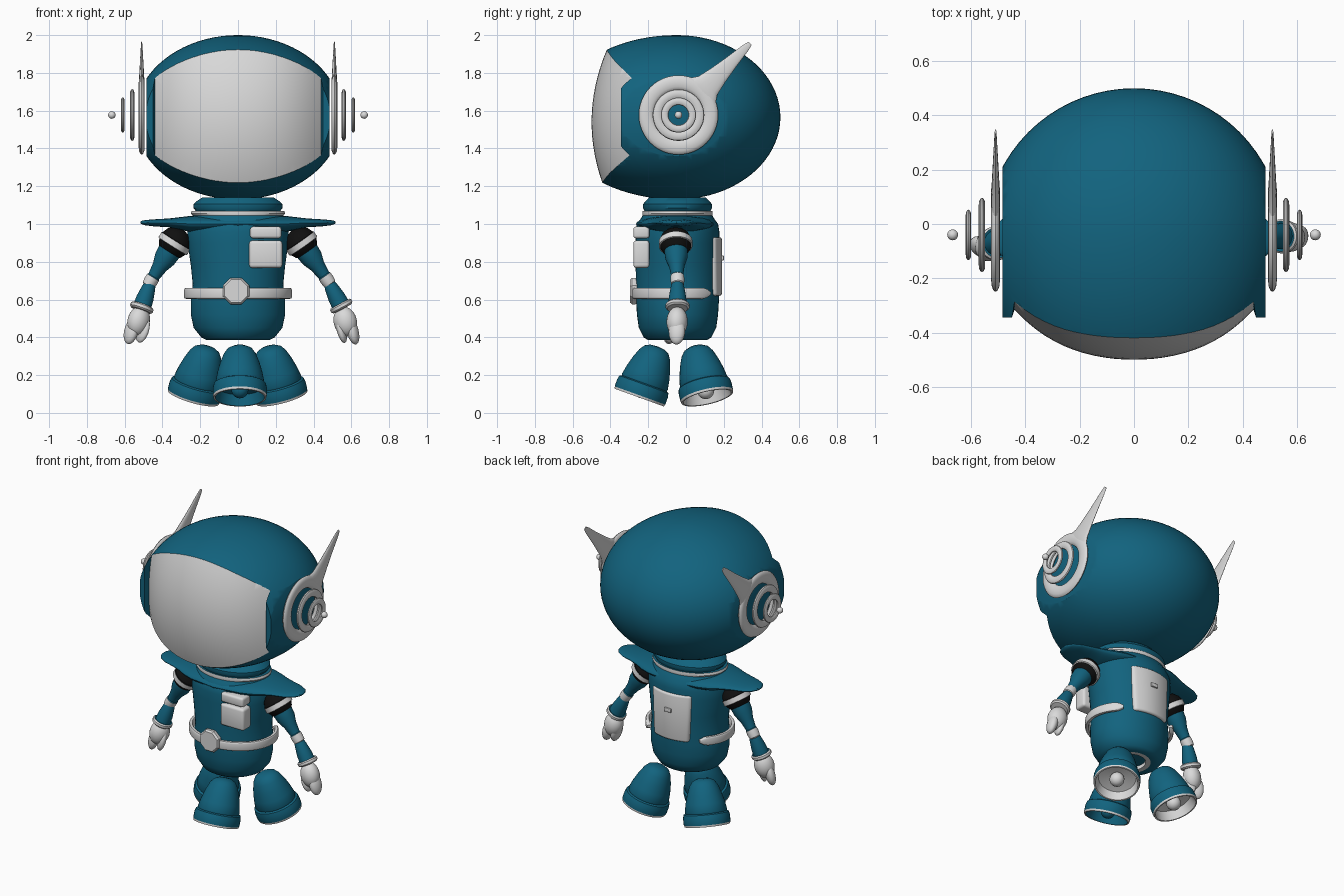
import bpy, bmesh
from math import sin, cos, pi, radians, copysign
from mathutils import Vector, Matrix

if "Cube" in bpy.data.objects:
    bpy.data.objects.remove(bpy.data.objects["Cube"])

BLUE, WHITE, BLACK = 0, 1, 2
MATS = []
for mat_name, rgb in (("suit blue", (0.006, 0.125, 0.21)), ("shell white", (0.7, 0.7, 0.7)),
                      ("joint black", (0.005, 0.005, 0.005))):
    m = bpy.data.materials.new(mat_name)
    m.use_nodes = True
    m.diffuse_color = (*rgb, 1)
    m.node_tree.nodes["Principled BSDF"].inputs["Base Color"].default_value = (*rgb, 1)
    MATS.append(m)


def finish(name, bm):
    """Turn a bmesh into a smooth-shaded object with the shared palette."""
    bmesh.ops.recalc_face_normals(bm, faces=bm.faces)
    me = bpy.data.meshes.new(name)
    bm.to_mesh(me)
    bm.free()
    for m in MATS:
        me.materials.append(m)
    ob = bpy.data.objects.new(name, me)
    bpy.context.collection.objects.link(ob)
    bpy.ops.object.select_all(action="DESELECT")
    ob.select_set(True)
    bpy.context.view_layer.objects.active = ob
    bpy.ops.object.shade_smooth_by_angle(angle=radians(35))
    return ob


def loft(name, rings, mats):
    """Skin a row of equal rings; mats is one index or one per ring."""
    if isinstance(mats, int):
        mats = [mats] * len(rings)
    bm = bmesh.new()
    vs = [[bm.verts.new(p) for p in ring] for ring in rings]
    n = len(vs[0])
    for a, b, mi in zip(vs, vs[1:], mats):
        for i in range(n):
            j = (i + 1) % n
            bm.faces.new((a[i], a[j], b[j], b[i])).material_index = mi
    bm.faces.new(vs[0]).material_index = mats[0]
    bm.faces.new(vs[-1]).material_index = mats[-2]
    return finish(name, bm)


def lathe(name, profile, base, axis=(0, 0, 1), sy=None, n=40):
    """Spin (radius, distance, colour[, y radius]) points about an axis."""
    q = Vector((0, 0, 1)).rotation_difference(Vector(axis).normalized())
    rings = []
    for p in profile:
        ry = p[3] if len(p) > 3 else p[0] * (sy or 1)
        rings.append([Vector(base) + q @ Vector((p[0] * cos(t), ry * sin(t), p[1]))
                      for t in (2 * pi * (i + 0.5) / n for i in range(n))])
    return loft(name, rings, [p[2] for p in profile])


def ellipsoid(name, center, radii, mat, axis=(0, 0, 1)):
    bm = bmesh.new()
    q = Vector((0, 0, 1)).rotation_difference(Vector(axis).normalized())
    bmesh.ops.create_uvsphere(bm, u_segments=24, v_segments=14, radius=1,
                              matrix=Matrix.LocRotScale(Vector(center), q, Vector(radii)))
    for f in bm.faces:
        f.material_index = mat
    return finish(name, bm)


def ring(name, center, major, minor, half_depth):
    """Flattened torus whose axis is x."""
    bm = bmesh.new()
    n, k = 48, 12
    vs = [[bm.verts.new(Vector(center) + Vector((half_depth * sin(b),
           (major + minor * cos(b)) * cos(a), (major + minor * cos(b)) * sin(a))))
           for b in (2 * pi * j / k for j in range(k))] for a in (2 * pi * i / n for i in range(n))]
    for i in range(n):
        for j in range(k):
            i2, j2 = (i + 1) % n, (j + 1) % k
            bm.faces.new((vs[i][j], vs[i2][j], vs[i2][j2], vs[i][j2])).material_index = WHITE
    return finish(name, bm)


def box(name, center, size, bevel, cuts=0, bend=None):
    bm = bmesh.new()
    bmesh.ops.create_cube(bm, size=1, matrix=Matrix.Diagonal((*size, 1)))
    bmesh.ops.bevel(bm, geom=bm.edges[:], offset=bevel, segments=3, profile=0.5, affect="EDGES")
    for k in range(1, cuts):
        x = size[0] * (k / cuts - 0.5)
        bmesh.ops.bisect_plane(bm, geom=bm.verts[:] + bm.edges[:] + bm.faces[:],
                               plane_co=(x, 0, 0), plane_no=(1, 0, 0))
    for v in bm.verts:
        if bend:
            bend(v.co)
        v.co += Vector(center)
    for f in bm.faces:
        f.material_index = WHITE
    return finish(name, bm)


# Helmet: egg with flat sides, stretched toward the front
HC = Vector((0, -0.05, 1.565))
bm = bmesh.new()
bmesh.ops.create_uvsphere(bm, u_segments=72, v_segments=40, radius=1)
for v in bm.verts:
    v.co = HC + Vector((v.co.x * 0.55, v.co.y * (0.55 if v.co.y > 0 else 0.65), v.co.z * 0.435))
for s in (1, -1):
    cut = bmesh.ops.bisect_plane(bm, geom=bm.verts[:] + bm.edges[:] + bm.faces[:],
                                 plane_co=(s * 0.485, 0, 0), plane_no=(s, 0, 0), clear_outer=True)
    bmesh.ops.holes_fill(bm, edges=[e for e in cut["geom_cut"] if isinstance(e, bmesh.types.BMEdge)])
helmet = finish("helmet", bm)


# Visor: the curved face left by slicing off the front of the helmet
def visor_y(x, z):
    if abs(x) > 0.441:
        return -0.345
    return -0.5 + 0.66 * x * x + 1.5 * x ** 4 + 0.55 * (z - 1.54) ** 2


xs = [-0.7, -0.45] + [-0.44 + 0.88 * i / 24 for i in range(25)] + [0.45, 0.7]
zs = [1.0 + 1.1 * i / 24 for i in range(25)]
cutter = loft("visor_cutter", [[(x, visor_y(x, z), z) for z in zs] + [(x, -1, 2.1), (x, -1, 1)]
                               for x in xs], WHITE)
cutter.hide_render = True
mod = helmet.modifiers.new("visor", "BOOLEAN")
mod.operation, mod.solver, mod.object = "DIFFERENCE", "EXACT", cutter
bpy.context.view_layer.objects.active = helmet
bpy.ops.object.modifier_apply(modifier="visor")
bpy.data.objects.remove(cutter)
for f in helmet.data.polygons:
    if f.material_index == WHITE and abs(f.center.x) > 0.441:
        f.material_index = BLUE
bpy.ops.object.select_all(action="DESELECT")
helmet.select_set(True)
bpy.ops.object.shade_smooth_by_angle(angle=radians(35))

# Ear rings and swept-back antenna fins
for side, s in (("left", 1), ("right", -1)):
    ear = Vector((s * 0.51, -0.04, 1.577))
    for i, (dx, major, minor, depth) in enumerate(((0, 0.17, 0.04, 0.016), (0.05, 0.112, 0.025, 0.012),
                                                   (0.1, 0.073, 0.02, 0.01))):
        ring(f"{side}_ear_ring_{i + 1}", ear + Vector((s * dx, 0, 0)), major, minor, depth)
    ellipsoid(f"{side}_ear_tip", ear + Vector((s * 0.158, 0, 0)), (0.02, 0.02, 0.02), WHITE)
    along, across = Vector((0, 1, 1)).normalized(), Vector((0, 1, -1)).normalized()
    fin = [(0.15, 0.115, 0.012), (0.185, 0.094, 0.016), (0.22, 0.07, 0.016), (0.3, 0.052, 0.013),
           (0.4, 0.035, 0.009), (0.5, 0.021, 0.005), (0.537, 0.012, 0.003)]
    loft(f"{side}_antenna_fin", [[ear + along * d + across * w * cos(t) + Vector((h * sin(t), 0, 0))
         for t in (2 * pi * i / 16 for i in range(16))] for d, w, h in fin], WHITE)

# Torso with recessed base, white collar and neck roll
lathe("torso", [(0.002, 0.41, BLUE), (0.1, 0.41, WHITE), (0.1, 0.386, WHITE), (0.13, 0.385, BLUE),
                (0.165, 0.385, BLUE, 0.155), (0.195, 0.4, BLUE, 0.18), (0.235, 0.45, BLUE, 0.205),
                (0.25, 0.52, BLUE, 0.215), (0.25, 0.6, BLUE, 0.22), (0.24, 0.68, BLUE, 0.22),
                (0.25, 0.78, BLUE, 0.222), (0.267, 0.9, BLUE, 0.222), (0.268, 0.96, BLUE, 0.222),
                (0.26, 1.0, BLUE, 0.215), (0.245, 1.035, BLUE, 0.19), (0.24, 1.045, WHITE, 0.185),
                (0.25, 1.055, WHITE, 0.187), (0.245, 1.07, BLUE, 0.185), (0.225, 1.07, BLUE, 0.175),
                (0.236, 1.085, BLUE, 0.183), (0.236, 1.105, BLUE, 0.183), (0.22, 1.12, BLUE, 0.17),
                (0.19, 1.14, BLUE, 0.15)], (0, -0.045, 0), n=56)

# Shoulder wings: one tapered blade running across the body
half = [(0, 1.0, 0.045, 0.215), (0.18, 1.0, 0.045, 0.19), (0.25, 1.0, 0.043, 0.165),
        (0.3, 1.003, 0.034, 0.14), (0.37, 1.006, 0.023, 0.115), (0.44, 1.006, 0.019, 0.095),
        (0.49, 1.007, 0.014, 0.065), (0.51, 1.008, 0.009, 0.035), (0.517, 1.008, 0.002, 0.005)]
wing = [(-x, *r) for x, *r in half[:0:-1]] + half
loft("shoulder_wings", [[(x, -0.05 + hy * cos(t), z + hz * sin(t)) for t in
     (2 * pi * i / 28 for i in range(28))] for x, z, hz, hy in wing], BLUE)

# Belt: open at the back, rounded ends, octagonal buckle
belt = []
for i in range(49):
    a = radians(-227 + 274 * i / 48)
    k = 0.3 if i in (0, 48) else 0.8 if i in (1, 47) else 1
    sec = []
    for j in range(16):
        c, d = cos(2 * pi * j / 16), sin(2 * pi * j / 16)
        out = 0.013 * copysign(abs(c) ** 0.5, c)
        sec.append(((0.273 + out) * cos(a), -0.045 + (0.23 + out) * sin(a),
                    0.633 + 0.029 * k * copysign(abs(d) ** 0.5, d)))
    belt.append(sec)
loft("belt", belt, WHITE)
lathe("belt_buckle", [(0.07, 0, WHITE), (0.076, 0.01, WHITE), (0.076, 0.028, WHITE),
                      (0.066, 0.04, WHITE)], (-0.01, -0.257, 0.645), (0, -1, 0), n=8)

# Chest boxes and backpack
box("chest_box_upper", (0.147, -0.236, 0.955), (0.165, 0.085, 0.062), 0.014)
box("chest_box_lower", (0.147, -0.236, 0.84), (0.175, 0.085, 0.145), 0.016)


def wrap(co):
    co.x *= 1 + 0.4 * co.z
    co.y -= 1.8 * co.x ** 2


box("backpack", (0, 0.168, 0.775), (0.27, 0.045, 0.31), 0.014, 10, wrap)
box("backpack_latch", (0, 0.193, 0.82), (0.05, 0.014, 0.026), 0.004)

# Arms: ball joint, upper arm, elbow, forearm, cuff and mitten
arms = {"left": ((0.335, -0.055, 0.9), (0.475, -0.045, 0.7), (0.547, -0.045, 0.565), (0.597, -0.05, 0.37)),
        "right": ((-0.335, -0.055, 0.9), (-0.46, -0.05, 0.7), (-0.505, -0.07, 0.57), (-0.555, -0.09, 0.37))}
for side, pts in arms.items():
    shoulder, elbow, wrist, tip = map(Vector, pts)
    lathe(f"{side}_upper_arm", [(0.002, -0.085, BLACK), (0.048, -0.07, BLACK), (0.073, -0.045, BLACK),
          (0.084, -0.015, BLACK), (0.089, -0.012, WHITE), (0.089, 0.02, WHITE), (0.082, 0.022, BLACK),
          (0.068, 0.05, BLACK), (0.062, 0.055, BLUE), (0.058, 0.1, BLUE), (0.041, 0.15, BLUE),
          (0.032, 0.21, BLUE), (0.036, 0.215, WHITE), (0.037, 0.24, WHITE), (0.034, 0.265, WHITE),
          (0.02, 0.275, WHITE)], shoulder, elbow - shoulder)
    lathe(f"{side}_forearm", [(0.028, 0.01, BLUE), (0.036, 0.04, BLUE), (0.046, 0.1, BLUE),
          (0.048, 0.14, BLUE), (0.056, 0.138, WHITE), (0.063, 0.145, WHITE), (0.063, 0.16, WHITE),
          (0.054, 0.168, WHITE), (0.03, 0.17, WHITE)], elbow, wrist - elbow)
    d = tip - wrist
    ellipsoid(f"{side}_palm", wrist + d * 0.42, (0.062, 0.056, 0.08), WHITE, d)
    for finger, off, reach, w in (("fingers", 0.026, 0.68, 0.031), ("thumb", -0.032, 0.64, 0.024)):
        x = off if side == "left" else -off
        ellipsoid(f"{side}_{finger}", wrist + d * reach + Vector((x, 0, 0)), (w, 0.044, 0.072), WHITE, d)

# Three splayed bell-shaped feet with hollow soles
feet = (("front", (0.01, -0.15, 0.352), (0.01, -0.25, 0.075), BLUE),
        ("rear_left", (0.16, 0.05, 0.352), (0.235, 0.115, 0.07), WHITE),
        ("rear_right", (-0.16, 0.05, 0.352), (-0.24, 0.115, 0.07), WHITE))
for name, top, sole, inner in feet:
    top, sole = Vector(top), Vector(sole)
    lathe(f"{name}_foot", [(0.002, 0, BLUE), (0.04, 0.004, BLUE), (0.067, 0.018, BLUE),
          (0.086, 0.045, BLUE), (0.105, 0.095, BLUE), (0.12, 0.15, BLUE), (0.129, 0.2, BLUE),
          (0.126, 0.208, BLUE), (0.138, 0.214, BLUE), (0.143, 0.235, BLUE), (0.143, 0.272, BLUE),
          (0.142, 0.276, WHITE), (0.139, 0.288, WHITE), (0.13, 0.288, inner), (0.115, 0.23, inner),
          (0.002, 0.21, inner)], top, sole - top)
    ellipsoid(f"{name}_foot_ball", top.lerp(sole, 0.83), (0.045,) * 3, inner)
